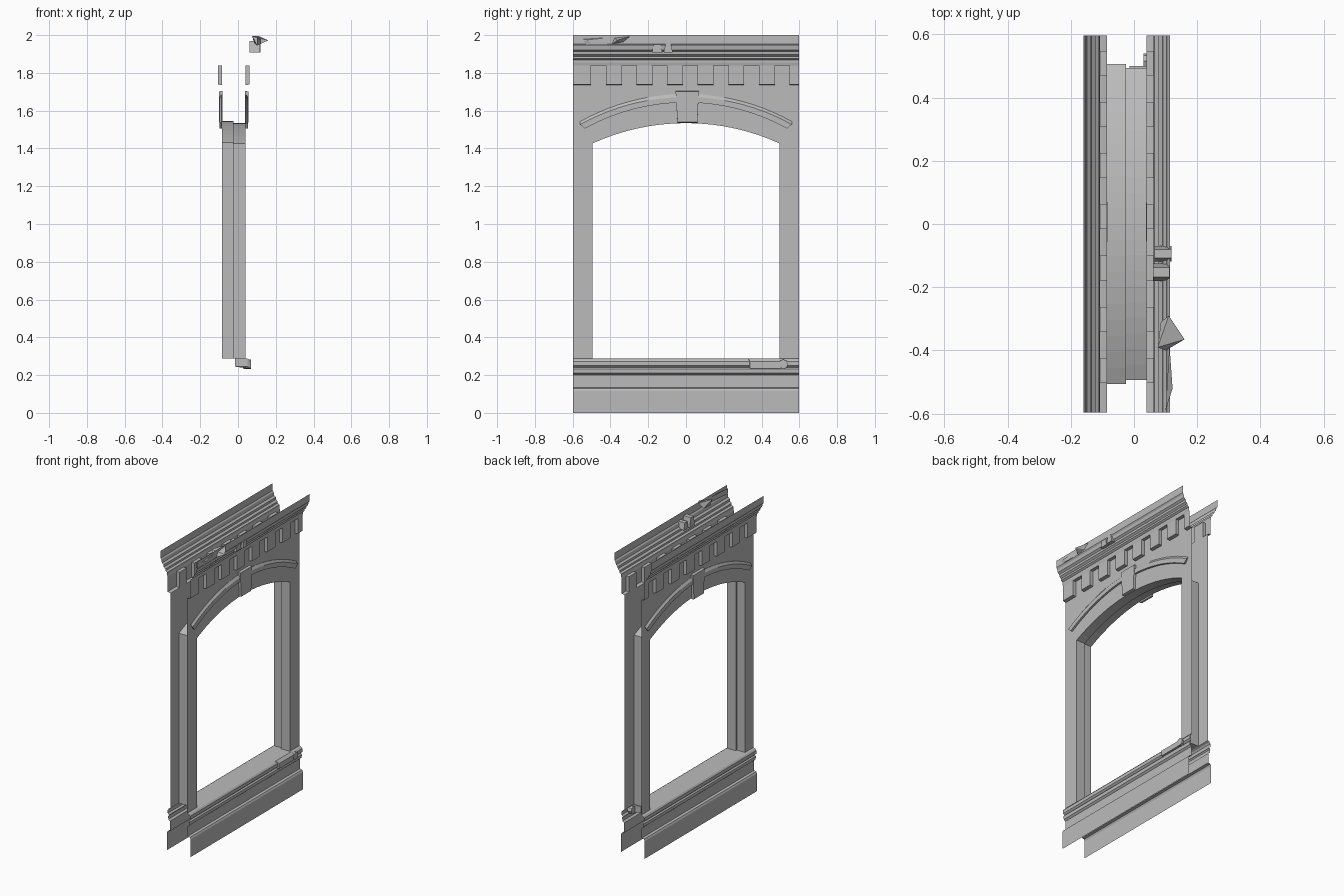
import bpy, bmesh, math
from mathutils import Vector

cube = bpy.data.objects.get("Cube")
if cube:
    bpy.data.objects.remove(cube, do_unlink=True)

# One weathered stone colour
stone = bpy.data.materials.new("grey_stone")
stone.use_nodes = True
grey = (0.5, 0.5, 0.5, 1)
stone.diffuse_color = grey
stone.node_tree.nodes["Principled BSDF"].inputs["Base Color"].default_value = grey

MID = -0.0225      # centre plane between the two wall faces
WALL = 0.0625      # half depth of the wall
HALF = 0.597       # half length along y
SILL = 0.288
SIDES = ((1, "left"), (-1, "right"))


def finish(bm, name, facing):
    """Weld, turn the normals the given way and make the object."""
    bmesh.ops.remove_doubles(bm, verts=bm.verts, dist=0.0002)
    bmesh.ops.recalc_face_normals(bm, faces=bm.faces)
    total = sum(f.normal.dot(facing(f.calc_center_median())) * f.calc_area() for f in bm.faces)
    if total < 0:
        bmesh.ops.reverse_faces(bm, faces=bm.faces)
    mesh = bpy.data.meshes.new(name)
    bm.to_mesh(mesh)
    bm.free()
    mesh.materials.append(stone)
    obj = bpy.data.objects.new(name, mesh)
    bpy.context.collection.objects.link(obj)
    return obj


def outward(side):
    return lambda p: Vector((side, 0, 0))


def strips(bm, rows):
    """Join neighbouring rows of points with quads."""
    rows = [[bm.verts.new(p) for p in row] for row in rows]
    for a, b in zip(rows, rows[1:]):
        for i in range(len(a) - 1):
            bm.faces.new((a[i], a[i + 1], b[i + 1], b[i]))


def arc(half, spring, apex):
    """Height of a shallow arch as a function of y."""
    rise = apex - spring
    radius = (half * half + rise * rise) / (2 * rise)
    return lambda y: apex - radius + math.sqrt(radius * radius - y * y)


def moulding(name, side, profile):
    """Straight moulding of (depth, height) points running along the wall."""
    bm = bmesh.new()
    strips(bm, [[(MID + side * d, y, z) for d, z in profile] for y in (-HALF, HALF)])
    finish(bm, name, outward(side))


def wall_panel(name, side, half, spring, apex, top):
    """Wall face with an arched opening."""
    bm = bmesh.new()
    x = MID + side * WALL
    curve = arc(half, spring, apex)
    for s in (-1, 1):
        strips(bm, [[(x, s * y, z) for y in (half, HALF)] for z in (SILL, spring, top)])
    ys = [half * (i / 10 - 1) for i in range(21)]
    strips(bm, [[(x, y, curve(y)) for y in ys], [(x, y, top) for y in ys]])
    finish(bm, name, outward(side))


def dentils(name, side, low, high):
    """Toothed band: the surface steps in and out along the wall."""
    bm = bmesh.new()
    inner, outer = WALL, WALL + 0.022
    pitch, gap = 0.162, 0.078
    cuts = [-HALF]
    for i in range(7):
        centre = -0.463 + i * pitch
        cuts += [centre - gap / 2, centre + gap / 2]
    cuts.append(HALF)
    rows = []
    for i, (a, b) in enumerate(zip(cuts, cuts[1:])):
        d = outer if i % 2 == 0 else inner
        for y in (a, b):
            rows.append([(MID + side * inner, y, low), (MID + side * d, y, low + 0.004),
                         (MID + side * d, y, high), (MID + side * outer, y, high)])
    strips(bm, rows)
    bmesh.ops.dissolve_degenerate(bm, dist=0.0001, edges=bm.edges)
    finish(bm, name, outward(side))


def arch_band(name, side, s):
    """Raised curved band on one half of the arch, with a bevelled top."""
    bm = bmesh.new()
    low, high = arc(0.535, 1.505, 1.643), arc(0.56, 1.543, 1.688)
    base, front = WALL, WALL + 0.013
    rows = []
    n = 10
    for i in range(n + 1):
        t = i / n
        y0, y1 = 0.05 + t * 0.485, 0.05 + t * 0.51
        z0, z1 = low(y0), high(y1)
        rows.append([(MID + side * d, s * y, z) for d, y, z in (
            (base, y0, z0), (front, y0, z0), (front, y1, z1 - 0.016), (base + 0.002, y1, z1), (base, y1, z1))])
    strips(bm, rows)
    bm.faces.new([bm.verts.new(p) for p in rows[-1]])
    finish(bm, name, outward(side))


def chunk(name, points):
    """Broken piece of stone made as a convex lump."""
    bm = bmesh.new()
    verts = [bm.verts.new(p) for p in points]
    bmesh.ops.convex_hull(bm, input=verts)
    centre = sum((Vector(p) for p in points), Vector()) / len(points)
    finish(bm, name, lambda p: p - centre)


def block(x0, x1, y0, y1, z0, z1, taper=0.0):
    """Corner points of a block that narrows along y towards its top."""
    return [(x, y + t, z) for x in (x0, x1)
            for z, k in ((z0, 0), (z1, taper)) for y, t in ((y0, k), (y1, -k))]


# Profiles as (half depth, height)
plinth = [(0.088, 0), (0.088, 0.118), (0.082, 0.13), (0.066, 0.134), (0.066, 0.2)]
sill = [(0.066, 0.2), (0.078, 0.21), (0.08, 0.232), (0.072, 0.24),
        (0.083, 0.25), (0.083, 0.272), (0.075, 0.282), (WALL, SILL)]
cornice = [(0.0845, 1.84), (0.088, 1.855), (0.088, 1.868), (0.1, 1.876), (0.1, 1.888),
           (0.112, 1.898), (0.114, 1.912), (0.126, 1.922), (0.13, 1.942), (0.137, 1.952), (0.137, 2)]

# The opening is slightly wider on the right half, leaving a small rebate
openings = {1: (0.494, 1.427, 1.534), -1: (0.506, 1.432, 1.546)}

for side, word in SIDES:
    moulding(word + "_plinth", side, plinth)
    moulding(word + "_sill_moulding", side, sill)
    wall_panel(word + "_wall_face", side, *openings[side], 1.735)
    dentils(word + "_dentil_band", side, 1.735, 1.84)
    moulding(word + "_cornice", side, cornice)
    for s, end in ((-1, "front"), (1, "back")):
        arch_band(f"{word}_{end}_arch_band", side, s)

    # Tapered keystone, standing proud of the arch
    key = [(MID + side * d, y, z) for d, lower in ((WALL - 0.002, 0), (WALL + 0.016, 0.004))
           for y, z in ((-0.045, 1.535 + lower), (0.06, 1.535 + lower), (0.068, 1.705 - lower), (-0.055, 1.705 - lower))]
    chunk(word + "_keystone", key)


# Stepped lining of the opening
def outline(side, x):
    half, spring, apex = openings[side]
    curve = arc(half, spring, apex)
    pts = [(x, -half, SILL), (x, -half, spring)]
    pts += [(x, y, curve(y)) for y in [half * (i / 10 - 1) for i in range(1, 20)]]
    return pts + [(x, half, spring), (x, half, SILL), (x, -half, SILL)]


bm = bmesh.new()
strips(bm, [outline(-1, MID - WALL), outline(-1, -0.025), outline(1, -0.025), outline(1, MID + WALL)])
finish(bm, "opening_reveal", lambda p: Vector((0, 0, 0.9)) - p)

# Broken cornice pieces on the left face
chunk("cornice_shard", [(0.075, -0.39, 1.995), (0.11, -0.29, 1.995), (0.16, -0.365, 1.972),
                        (0.1, -0.4, 1.945), (0.085, -0.31, 1.96)])
chunk("cornice_flake", [(0.1, -0.59, 1.95), (0.1, -0.59, 1.985), (0.122, -0.52, 1.975),
                        (0.112, -0.38, 1.99), (0.112, -0.38, 1.955), (0.12, -0.5, 1.952)])
chunk("cornice_tooth_tall", block(0.06, 0.113, -0.18, -0.125, 1.908, 1.97, 0.012))
chunk("cornice_tooth_short", block(0.065, 0.118, -0.118, -0.07, 1.908, 1.955, 0.01))

# Broken rounded lump at the back end of the sill
chunk("sill_fragment", block(-0.015, 0.05, 0.33, 0.5, 0.245, 0.288)
      + block(0.045, 0.068, 0.34, 0.5, 0.236, 0.272))
chunk("sill_fragment_end", [(x, 0.515 + 0.025 * math.cos(a), 0.258 + 0.025 * math.sin(a))
                            for x in (0.03, 0.07) for a in [i * math.tau / 8 for i in range(8)]])
